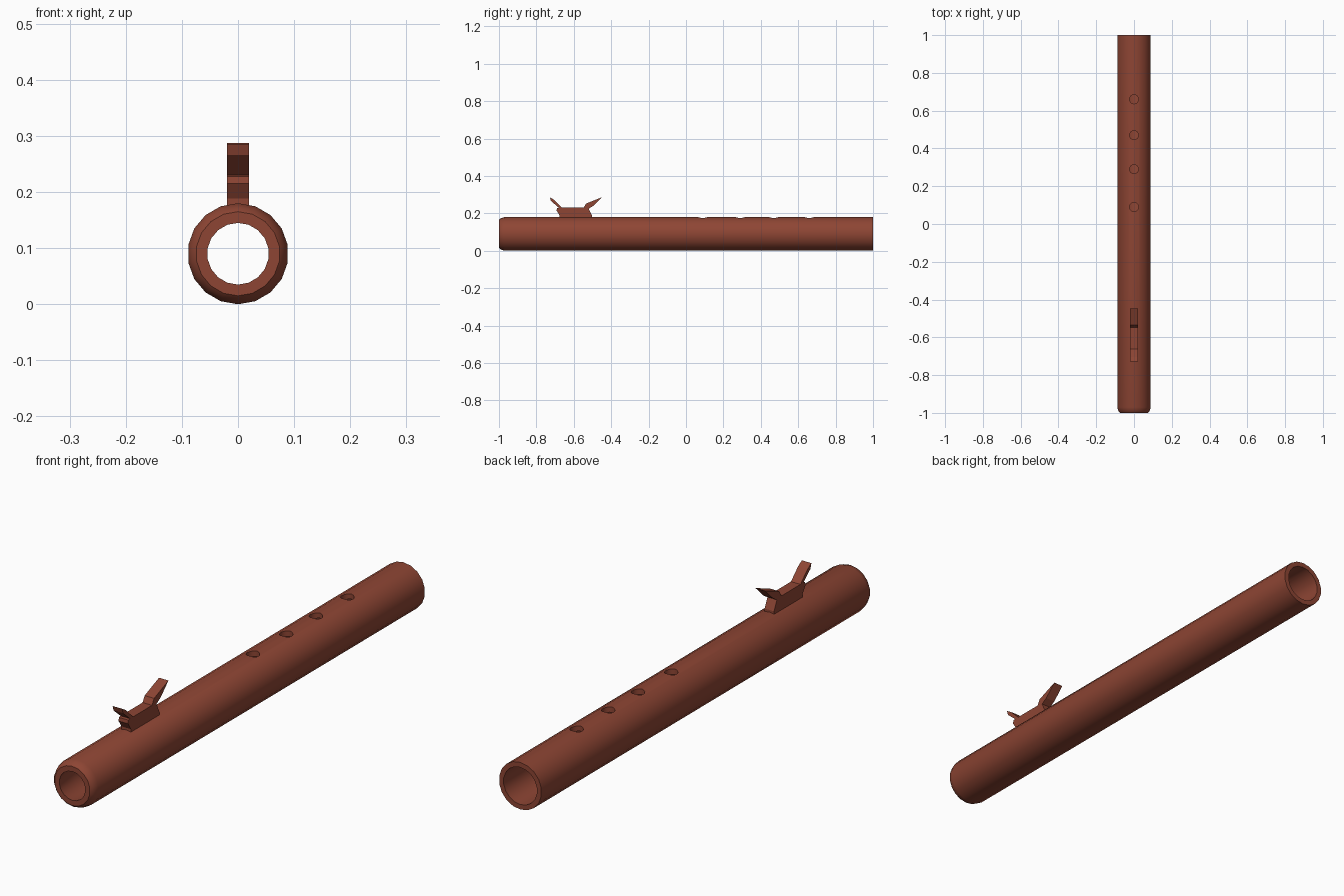
import bpy, bmesh, math

if "Cube" in bpy.data.objects:
    bpy.data.objects.remove(bpy.data.objects["Cube"])

wood = bpy.data.materials.new("reddish brown wood")
wood.diffuse_color = (0.27, 0.06, 0.034, 1)
wood.use_nodes = True
wood.node_tree.nodes["Principled BSDF"].inputs["Base Color"].default_value = wood.diffuse_color


def make_object(name, bm):
    bmesh.ops.recalc_face_normals(bm, faces=bm.faces)
    me = bpy.data.meshes.new(name)
    bm.to_mesh(me)
    bm.free()
    ob = bpy.data.objects.new(name, me)
    bpy.context.collection.objects.link(ob)
    me.materials.append(wood)
    return ob


def smooth(ob):
    bpy.ops.object.select_all(action='DESELECT')
    ob.select_set(True)
    bpy.context.view_layer.objects.active = ob
    bpy.ops.object.shade_smooth_by_angle(angle=math.radians(30))


# Tube: closed wall profile (radius, y) turned around the long axis
R, CZ, SIDES = 0.09, 0.09, 18
wall = [(0.055, -1), (0.075, -1), (0.083, -0.992), (R, -0.97),
        (R, 1), (0.071, 1), (0.066, -0.9)]
bm = bmesh.new()
rings = []
for i in range(SIDES):
    a = 2 * math.pi * i / SIDES
    rings.append([bm.verts.new((r * math.sin(a), y, CZ + r * math.cos(a))) for r, y in wall])
for i in range(SIDES):
    p, q = rings[i], rings[(i + 1) % SIDES]
    for j in range(len(wall)):
        k = (j + 1) % len(wall)
        bm.faces.new((p[j], p[k], q[k], q[j]))
tube = make_object("flute_tube", bm)

# Finger holes, cut through the top wall
bm = bmesh.new()
for y in (0.09, 0.29, 0.47, 0.66):
    ret = bmesh.ops.create_cone(bm, cap_ends=True, segments=16, radius1=0.024,
                                radius2=0.024, depth=0.12)
    bmesh.ops.translate(bm, verts=ret["verts"], vec=(0, y, 0.17))
cutter = make_object("finger_hole_cutter", bm)
cutter.hide_render = True
mod = tube.modifiers.new("finger_holes", 'BOOLEAN')
mod.operation = 'DIFFERENCE'
mod.solver = 'EXACT'
mod.object = cutter
bpy.context.view_layer.objects.active = tube
tube.select_set(True)
bpy.ops.object.modifier_apply(modifier=mod.name)
bpy.data.objects.remove(cutter)
smooth(tube)

# Bird-shaped block: side outline (y, z) given thickness across x
outline = [(-0.675, 0.170), (-0.675, 0.188), (-0.692, 0.215), (-0.690, 0.228),
           (-0.680, 0.230), (-0.722, 0.266), (-0.728, 0.286), (-0.705, 0.272),
           (-0.662, 0.230), (-0.547, 0.230), (-0.535, 0.252), (-0.505, 0.264),
           (-0.448, 0.287), (-0.496, 0.240), (-0.520, 0.225), (-0.503, 0.188),
           (-0.503, 0.170)]
bm = bmesh.new()
face = bm.faces.new([bm.verts.new((-0.02, y, z)) for y, z in outline])
ext = bmesh.ops.extrude_face_region(bm, geom=[face], use_keep_orig=True)
bmesh.ops.translate(bm, vec=(0.04, 0, 0),
                    verts=[g for g in ext["geom"] if isinstance(g, bmesh.types.BMVert)])
bmesh.ops.triangulate(bm, faces=[f for f in bm.faces if len(f.verts) > 4])
bird = make_object("bird_block", bm)
